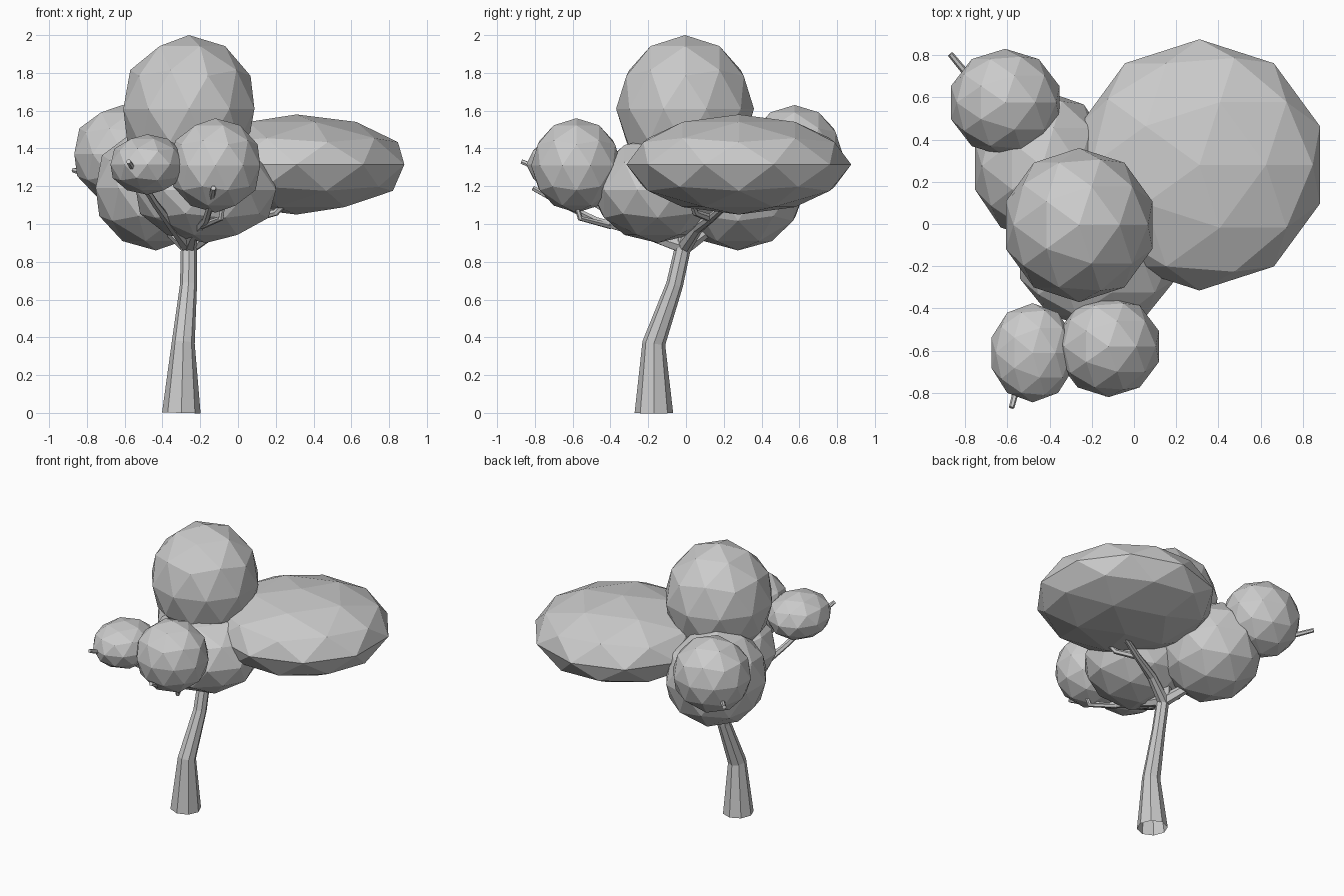
import bpy


def foliage(name, center, radii):
    """Low-poly leaf clump: a stretched icosphere."""
    bpy.ops.mesh.primitive_ico_sphere_add(subdivisions=2, radius=1, location=center)
    ob = bpy.context.object
    ob.name = name
    ob.scale = radii


def limb(name, points, sides=8):
    """Faceted tapering tube through (x, y, z, radius) points."""
    cu = bpy.data.curves.new(name, 'CURVE')
    cu.dimensions = '3D'
    cu.bevel_depth = 1.0
    cu.bevel_resolution = (sides - 4) // 2
    cu.use_fill_caps = name != "trunk"
    sp = cu.splines.new('POLY')
    sp.points.add(len(points) - 1)
    for p, (x, y, z, r) in zip(sp.points, points):
        p.co = (x, y, z, 1)
        p.radius = r
    sp.use_smooth = False
    ob = bpy.data.objects.new(name, cu)
    bpy.context.collection.objects.link(ob)


# Leaf clumps
foliage("foliage_top", (-0.26, -0.005, 1.61), (0.365, 0.365, 0.39))
foliage("foliage_right", (0.31, 0.28, 1.315), (0.6, 0.595, 0.265))
foliage("foliage_back_left", (-0.61, 0.575, 1.37), (0.27, 0.255, 0.26))
foliage("foliage_left", (-0.435, 0.275, 1.19), (0.335, 0.36, 0.33))
foliage("foliage_centre", (-0.17, -0.15, 1.18), (0.39, 0.35, 0.28))
foliage("foliage_front_left", (-0.48, -0.61, 1.315), (0.205, 0.235, 0.16))
foliage("foliage_front", (-0.12, -0.58, 1.31), (0.25, 0.24, 0.25))

# Bent trunk, continuing up inside the top clump
limb("trunk", [(-0.3, -0.17, 0, 0.102), (-0.29, -0.17, 0.37, 0.061),
               (-0.262, -0.06, 0.68, 0.045), (-0.26, -0.02, 0.86, 0.043),
               (-0.26, 0, 0.94, 0.05), (-0.26, 0, 1.1, 0.035),
               (-0.26, 0, 1.5, 0.02)])

# Branches
fork = (-0.26, -0.01, 0.88, 0.042)
limb("branch_right", [fork, (-0.1, 0.06, 0.98, 0.032), (0.08, 0.13, 1.03, 0.024),
                      (0.25, 0.2, 1.09, 0.02), (0.35, 0.26, 1.25, 0.014)])
limb("twig_right", [(0.08, 0.13, 1.03, 0.022), (0.2, 0.05, 1.06, 0.018),
                    (0.28, 0.02, 1.14, 0.014)], 6)
limb("branch_front_left", [fork, (-0.32, -0.2, 0.95, 0.028), (-0.44, -0.48, 1.11, 0.02),
                           (-0.54, -0.72, 1.27, 0.017), (-0.58, -0.87, 1.33, 0.013)], 6)
limb("branch_front", [fork, (-0.24, -0.2, 0.94, 0.026), (-0.17, -0.48, 1.02, 0.02),
                      (-0.14, -0.68, 1.12, 0.017), (-0.13, -0.81, 1.19, 0.014)], 6)
limb("twig_front", [(-0.19, -0.4, 0.99, 0.018), (-0.09, -0.56, 1.03, 0.015),
                    (-0.08, -0.58, 1.1, 0.013)], 6)
limb("branch_back_left", [fork, (-0.4, 0.16, 1.0, 0.03), (-0.58, 0.42, 1.15, 0.022),
                          (-0.75, 0.66, 1.25, 0.018), (-0.87, 0.805, 1.285, 0.014)], 6)
limb("twig_back_left", [(-0.42, 0.2, 1.02, 0.022), (-0.44, 0.58, 1.15, 0.018),
                        (-0.45, 0.6, 1.32, 0.013)], 6)
